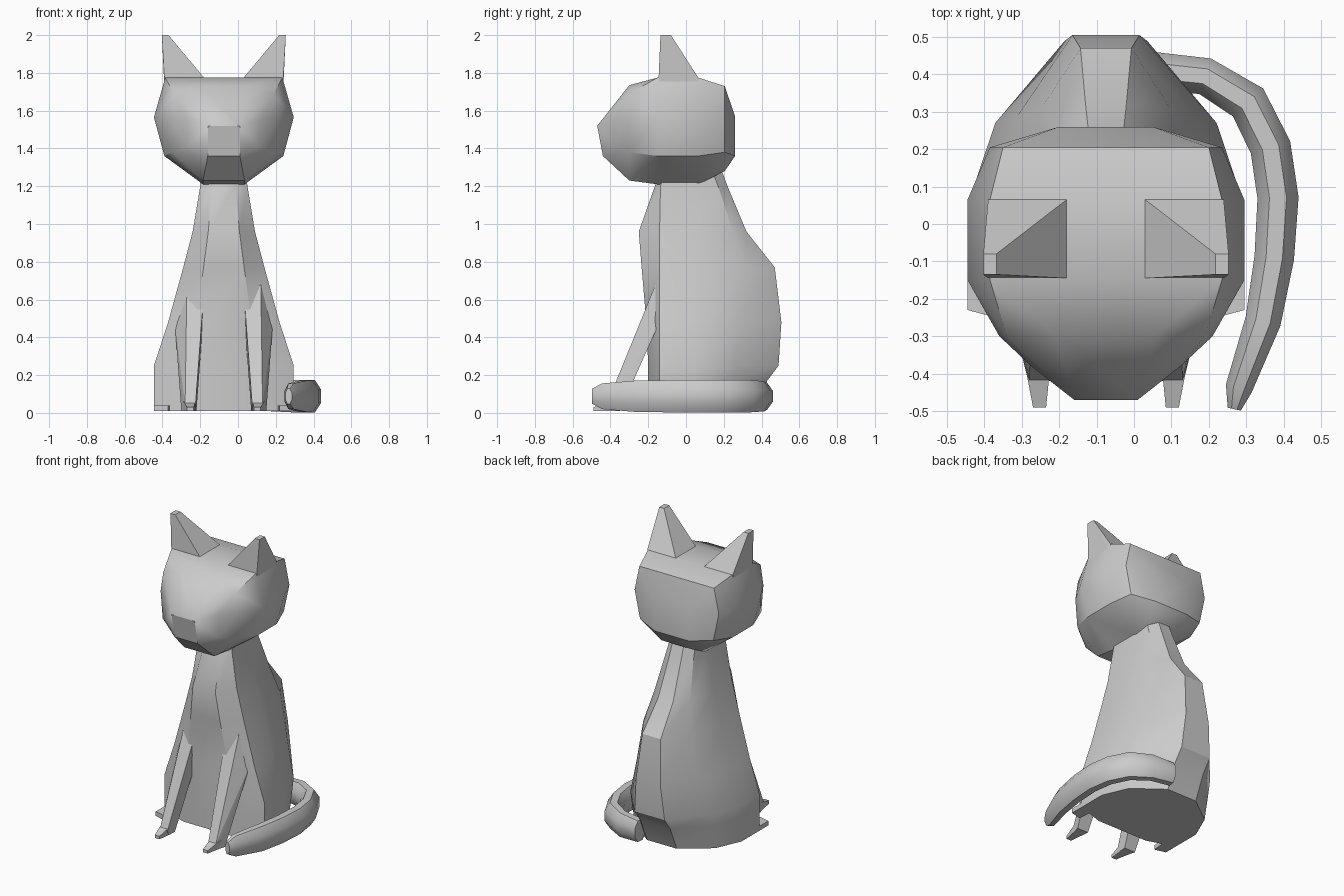
import bpy, bmesh, math
from mathutils import Vector

CX = -0.075  # symmetry plane of the cat (the tail shifts it off centre)


def finish(name, bm, angle):
    bmesh.ops.recalc_face_normals(bm, faces=bm.faces)
    me = bpy.data.meshes.new(name)
    bm.to_mesh(me)
    bm.free()
    ob = bpy.data.objects.new(name, me)
    bpy.context.collection.objects.link(ob)
    bpy.ops.object.select_all(action='DESELECT')
    ob.select_set(True)
    bpy.context.view_layer.objects.active = ob
    if angle:
        bpy.ops.object.shade_smooth_by_angle(angle=math.radians(angle))
    return ob


def hull(name, pts, angle=0):
    bm = bmesh.new()
    for p in pts:
        bm.verts.new(p)
    bmesh.ops.convex_hull(bm, input=bm.verts)
    bmesh.ops.dissolve_limit(bm, angle_limit=math.radians(1), verts=bm.verts, edges=bm.edges)
    return finish(name, bm, angle)


def loft(name, rings, angle):
    bm = bmesh.new()
    rows = [[bm.verts.new(p) for p in r] for r in rings]
    n = len(rows[0])
    for a, b in zip(rows, rows[1:]):
        for i in range(n):
            j = (i + 1) % n
            bm.faces.new((a[i], a[j], b[j], b[i]))
    bm.faces.new(rows[0])
    bm.faces.new(rows[-1])
    return finish(name, bm, angle)


# Body: stacked ten-sided rings (z, half width, front y, ridge y, back y)
levels = [(0.01, 0.37, -0.20, 0.22, 0.36), (0.17, 0.37, -0.20, 0.255, 0.43),
          (0.25, 0.37, -0.20, 0.27, 0.49), (0.48, 0.295, -0.21, 0.29, 0.505),
          (0.77, 0.215, -0.235, 0.31, 0.47), (0.96, 0.165, -0.25, 0.25, 0.32),
          (1.20, 0.125, -0.165, 0.17, 0.22), (1.28, 0.115, -0.14, 0.14, 0.19)]
rings = []
for z, w, yf, yr, yb in levels:
    half = [(0.5 * w, yf), (w, max(-0.14, yf + 0.03)), (w, 0.05), (0.8 * w, yr), (0.27 * w + 0.01, yb)]
    rings.append([(CX + x, y, z) for x, y in half] + [(CX - x, y, z) for x, y in reversed(half)])
loft("body", rings, 30)

# Head: convex form from half points
head = [(0.085, -0.47, 1.52), (0.085, -0.44, 1.36), (0.20, -0.38, 1.56), (0.19, -0.38, 1.41),
        (0.13, -0.30, 1.735), (0.265, -0.30, 1.69), (0.285, -0.30, 1.56), (0.27, -0.30, 1.38),
        (0.11, -0.30, 1.23)]
for y in (-0.15, 0.065):
    head += [(0.31, y, 1.775), (0.37, y, 1.565), (0.315, y, 1.36), (0.11, y, 1.21)]
head += [(0.275, 0.205, 1.73), (0.31, 0.205, 1.565), (0.27, 0.205, 1.38), (0.11, 0.205, 1.28),
         (0.125, 0.26, 1.57), (0.125, 0.26, 1.36)]
hull("head", [(CX + s * x, y, z) for x, y, z in head for s in (-1, 1)], 30)

for s, side in ((-1, "left"), (1, "right")):
    def m(pts):
        return [(CX + s * x, y, z) for x, y, z in pts]

    # Ear: square base leaning to a small flat tip
    hull("ear_" + side, m([(x, y, z) for x0, x1, y0, y1, z in
                           ((0.105, 0.315, -0.145, 0.065, 1.775), (0.293, 0.328, -0.135, -0.08, 2.0))
                           for x in (x0, x1) for y in (y0, y1)] + [(0.315, -0.14, 1.73), (0.315, 0.06, 1.73)]))
    # Front leg: tapered slanted strut, embedded in the chest
    hull("front_leg_" + side, m([(0.10, -0.145, 0.72), (0.195, -0.145, 0.72),
                                 (0.11, -0.14, 0.48), (0.26, -0.14, 0.48),
                                 (0.15, -0.42, 0.045), (0.205, -0.42, 0.045),
                                 (0.145, -0.35, 0.01), (0.225, -0.35, 0.01),
                                 (0.15, -0.41, 0.01), (0.21, -0.41, 0.01)]))
    # Front paw and hind paw
    hull("front_paw_" + side, m([(x, y, z) for y, x0, x1, z1 in
                                 ((-0.36, 0.147, 0.22, 0.07), (-0.49, 0.16, 0.195, 0.03))
                                 for x in (x0, x1) for z in (0.01, z1)]))
    hull("hind_paw_" + side, m([(x, y, z) for x, y in
                                ((0.37, -0.10), (0.37, -0.23), (0.295, -0.25), (0.28, -0.10))
                                for z in (0.01, 0.04)]))

# Tail: octagonal sweep around the right side (x, y, half width, half height)
path = [(0.05, 0.41, 0.05, 0.07), (0.19, 0.395, 0.05, 0.08), (0.305, 0.325, 0.055, 0.085),
        (0.365, 0.205, 0.055, 0.085), (0.385, 0.07, 0.055, 0.085), (0.375, -0.09, 0.053, 0.085),
        (0.345, -0.26, 0.048, 0.083), (0.28, -0.44, 0.036, 0.068), (0.268, -0.495, 0.018, 0.04)]
rings = []
for i, (x, y, w, h) in enumerate(path):
    a, b = path[max(i - 1, 0)], path[min(i + 1, len(path) - 1)]
    t = Vector((b[0] - a[0], b[1] - a[1])).normalized()
    ring = []
    for k in range(8):
        ang = math.pi / 8 + k * math.pi / 4
        u, v = math.cos(ang) / math.cos(math.pi / 8), math.sin(ang) / math.cos(math.pi / 8)
        ring.append((x - t.y * w * u, y + t.x * w * u, 0.088 + h * v))
    rings.append(ring)
loft("tail", rings, 40)
